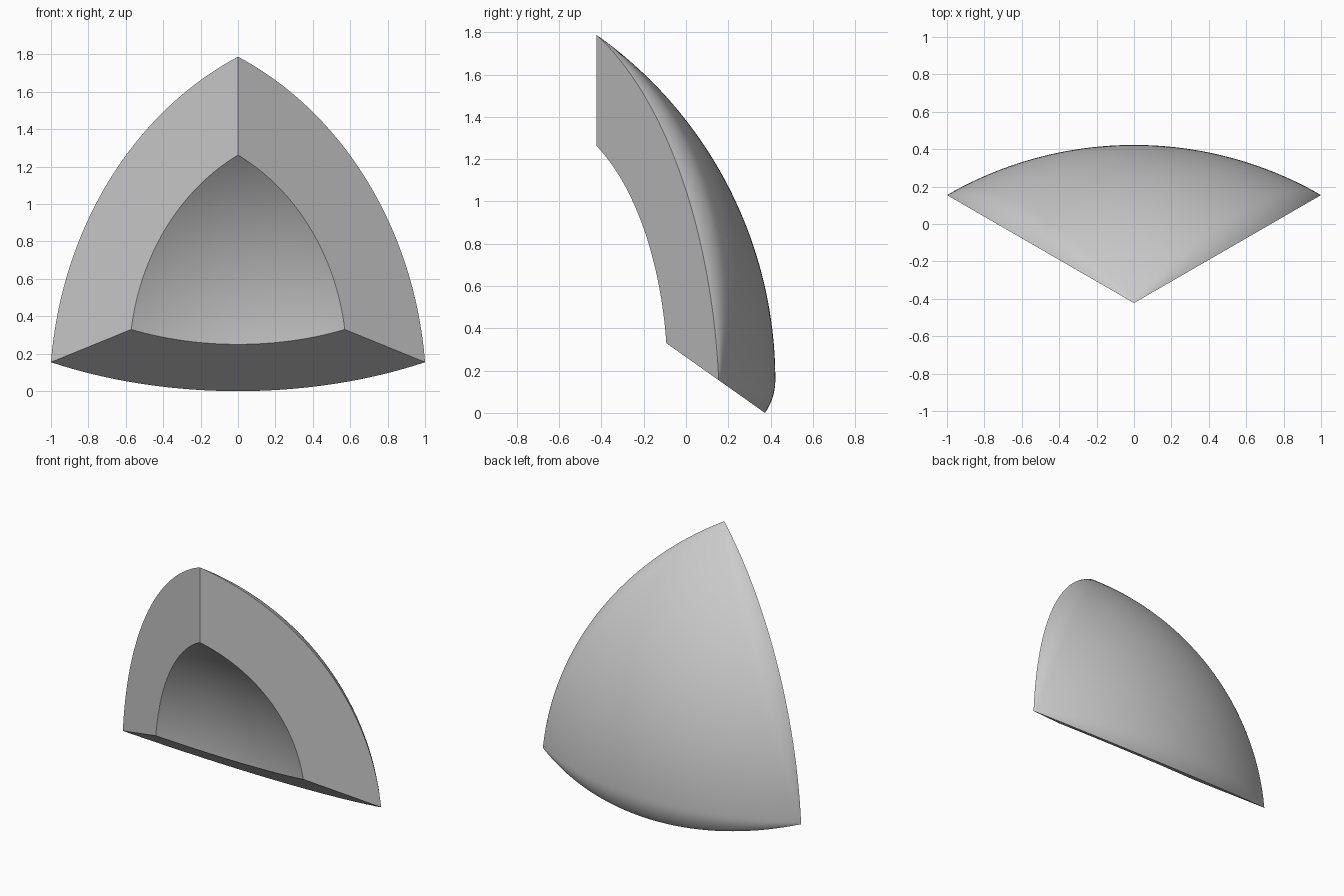
import bpy, bmesh, math
from mathutils import Vector

if "Cube" in bpy.data.objects:
    bpy.data.objects.remove(bpy.data.objects["Cube"])

# One quarter of a hollow constant-width tetrahedron (edge length 2) with rounded edges
N = 96                       # grid steps along each edge
R = math.sqrt(1.5)           # centre-to-corner distance
WIDTH, WALL = 2.0, 0.4
s = math.sqrt(8) / 3
top = Vector((0, 0, 1)) * R
left = Vector((-s * math.sqrt(.75), s / 2, -1 / 3)) * R
right = Vector((s * math.sqrt(.75), s / 2, -1 / 3)) * R
apex = Vector((0, -s, -1 / 3)) * R        # opposite corner = centre of both spheres
corners = (top, left, right)

# each edge: midpoint, axis, outward normal of the plane where the rounding starts
edges = []
for i in range(3):
    a, b, c = corners[i], corners[(i + 1) % 3], corners[(i + 2) % 3]
    n = (b - a).cross(apex - a).normalized()
    if n.dot(c - a) > 0:
        n = -n
    edges.append(((a + b) / 2, (b - a).normalized(), n))


def inside(p):
    """Inside the outer skin: sphere, with spindle-shaped rounding past each edge plane."""
    if (p - apex).length > WIDTH:
        return False
    for mid, axis, n in edges:
        d = p - mid
        if d.dot(n) > 0:
            u = d.dot(axis)
            q = (d - axis * u).length
            if q > math.sqrt(max(0, 4 - u * u)) - math.sqrt(3):
                return False
    return True


def outer_point(d):
    lo, hi = 0.3, 1.5
    for _ in range(32):
        m = (lo + hi) / 2
        if inside(d * m):
            lo = m
        else:
            hi = m
    return d * lo


def inner_point(d):
    b = d.dot(apex)
    r = WIDTH - WALL
    return d * (b + math.sqrt(b * b - apex.length_squared + r * r))


bm = bmesh.new()
offset = Vector((0, -(2 - s * R) / 2, math.sqrt(1 / 3) * (math.sqrt(.5) + 2 - math.sqrt(3))))


def skin(fn, flip):
    """Triangular grid of points, projected from the centre onto a surface."""
    grid = {}
    for i in range(N + 1):
        for j in range(N + 1 - i):
            d = (top * (N - i - j) + left * i + right * j).normalized()
            grid[i, j] = bm.verts.new(fn(d) + offset)
    for i in range(N):
        for j in range(N - i):
            tris = [((i, j), (i + 1, j), (i, j + 1))]
            if i + j < N - 1:
                tris.append(((i + 1, j), (i + 1, j + 1), (i, j + 1)))
            for t in tris:
                f = [grid[k] for k in t]
                bm.faces.new(f[::-1] if flip else f)
    return grid


outer = skin(outer_point, False)
inner = skin(inner_point, True)

# flat cut walls joining the two skins
for path in ([(i, 0) for i in range(N + 1)],
             [(N - i, i) for i in range(N + 1)],
             [(0, N - i) for i in range(N + 1)]):
    for k, m in zip(path, path[1:]):
        bm.faces.new((outer[k], outer[m], inner[m], inner[k]))

bmesh.ops.recalc_face_normals(bm, faces=bm.faces)
mesh = bpy.data.meshes.new("shell_quarter")
bm.to_mesh(mesh)
bm.free()

grey = bpy.data.materials.new("light grey")
grey.diffuse_color = (0.6, 0.6, 0.6, 1)
grey.use_nodes = True
grey.node_tree.nodes["Principled BSDF"].inputs["Base Color"].default_value = grey.diffuse_color
mesh.materials.append(grey)

obj = bpy.data.objects.new("shell_quarter", mesh)
bpy.context.collection.objects.link(obj)
bpy.context.view_layer.objects.active = obj
obj.select_set(True)
bpy.ops.object.shade_smooth_by_angle(angle=math.radians(30))
